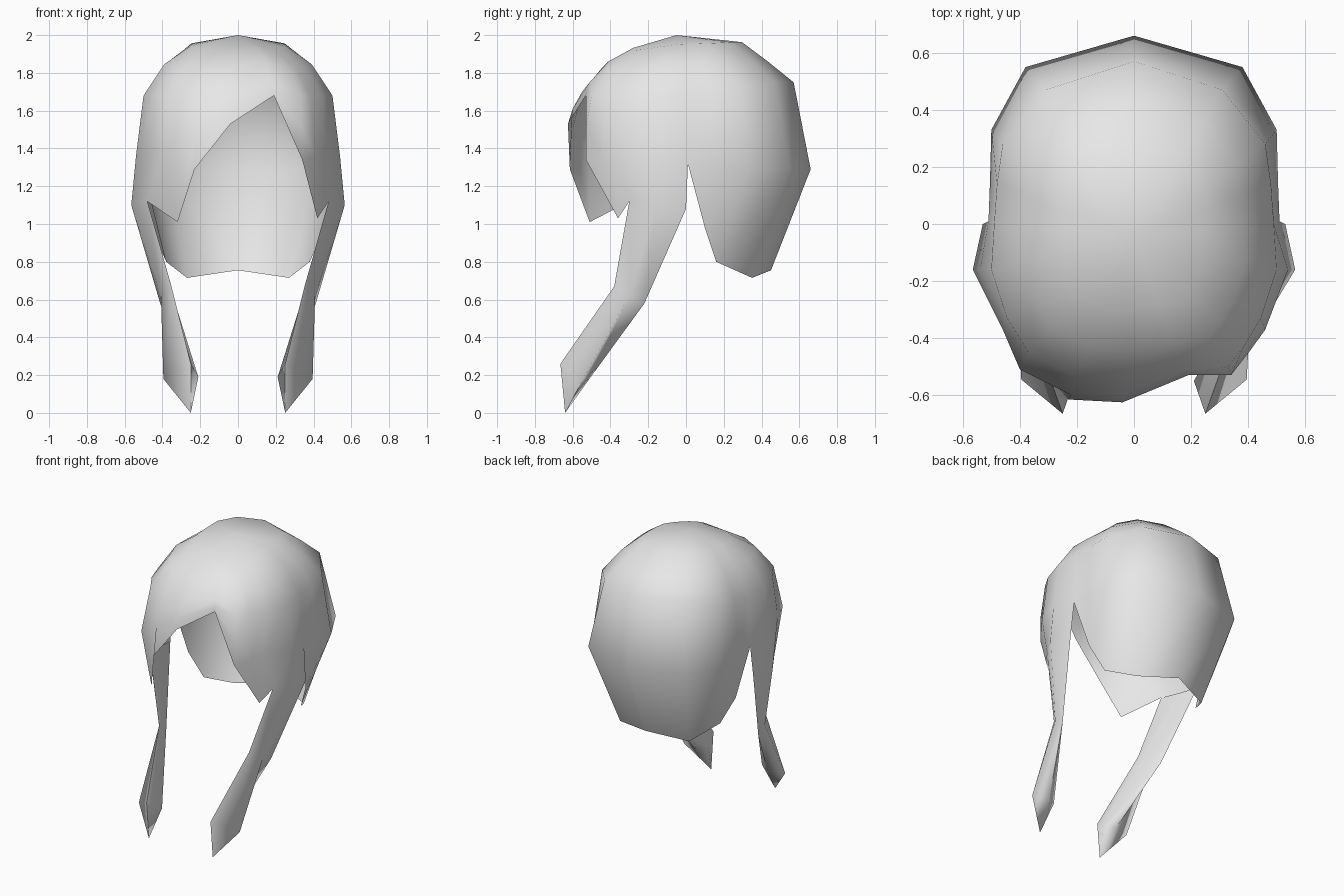
import bpy, bmesh
from mathutils import Vector

if "Cube" in bpy.data.objects:
    bpy.data.objects.remove(bpy.data.objects["Cube"], do_unlink=True)

GREY = (0.8, 0.8, 0.8, 1.0)
mat = bpy.data.materials.new("light grey hair")
mat.use_nodes = True
mat.diffuse_color = GREY
bsdf = next(n for n in mat.node_tree.nodes if n.type == 'BSDF_PRINCIPLED')
bsdf.inputs["Base Color"].default_value = GREY


def mirror(p):
    return (-p[0], p[1], p[2])


# Each column of the cap is (brow, middle, hem); the crown above is curved in
back = [(0, .57, 1.75), (0, .66, 1.29), (0, .45, .755)]
side = [  # from the back round to the temple
    [(.31, .47, 1.75), (.38, .55, 1.29), (.27, .35, .715)],
    [(.46, .28, 1.71), (.50, .33, 1.28), (.38, .16, .80)],
    [(.48, .14, 1.69), (.505, .14, 1.31), (.46, .10, .98)],
    [(.49, .00, 1.68), (.51, .01, 1.32), (.53, .00, 1.08)],   # notch
    [(.50, -.16, 1.68), (.54, -.16, 1.36), (.565, -.16, 1.10)],
    [(.445, -.33, 1.68), (.46, -.37, 1.38), (.48, -.30, 1.12)],
]
fringe = [  # swept fringe from the +x temple to the -x temple
    [(.385, -.43, 1.68), (.41, -.44, 1.36), (.42, -.36, 1.03)],
    [(.33, -.50, 1.68), (.34, -.53, 1.50), (.34, -.53, 1.34)],
    [(.18, -.51, 1.75), (.185, -.525, 1.71), (.19, -.53, 1.68)],
    [(-.03, -.55, 1.70), (-.04, -.60, 1.61), (-.04, -.625, 1.53)],
    [(-.20, -.54, 1.69), (-.22, -.60, 1.50), (-.23, -.615, 1.29)],
    [(-.37, -.45, 1.68), (-.40, -.51, 1.38), (-.32, -.51, 1.01)],
]
columns = [back] + side + fringe + [[mirror(p) for p in c] for c in reversed(side)]
n = len(columns)
NOTCH = 4

# Hair cap
POLE = Vector((0, -.05, 2.0))
bm = bmesh.new()
pole = bm.verts.new(POLE)
grid = []
for col in columns:
    d = Vector(col[0]) - POLE
    slope = d.y / d.xy.length
    front, rear = max(0.0, -slope), max(0.0, slope)
    crown = []
    for out, drop in ((.5 + .06 * rear, .15 + .13 * front), (.78, .46 + .1 * abs(slope))):
        crown.append(POLE + Vector((d.x * out, d.y * out, d.z * drop)))
    grid.append([bm.verts.new(p) for p in crown + col])

for i in range(n):
    j = (i + 1) % n
    a, b = grid[i], grid[j]
    bm.faces.new((pole, a[0], b[0]))
    for r in range(4):
        # The hair is split behind each side lock
        if r == 3 and j == NOTCH:
            bm.faces.new((a[3], a[4], b[3]))
        elif r == 3 and i == n - NOTCH:
            bm.faces.new((a[3], b[4], b[3]))
        else:
            bm.faces.new((a[r], a[r + 1], b[r + 1], b[r]))

# Long side locks growing from the hem: diamond-section blades ending in a point
# Each section is (front, outer, back, inner)
INNER_TOP = (.505, -.16, 1.10)
sections = [
    [(.352, -.38, .67), (.408, -.30, .62), (.412, -.22, .58), (.345, -.31, .62)],
    [(.25, -.665, .26), (.395, -.545, .18), (.28, -.515, .175), (.21, -.55, .19)],
]
TIP = (.25, -.64, 0)
for flip in (False, True):
    def vert(p):
        return bm.verts.new(mirror(p) if flip else p)

    hem = [grid[n - c if flip else c][4] for c in (NOTCH + 2, NOTCH + 1, NOTCH)]
    rings = [hem + [vert(INNER_TOP)]] + [[vert(p) for p in s] for s in sections]
    tip = vert(TIP)
    for k in range(4):
        m = (k + 1) % 4
        for a, b in zip(rings, rings[1:]):
            bm.faces.new((a[k], a[m], b[m], b[k]))
        bm.faces.new((rings[-1][k], rings[-1][m], tip))

# Orient the faces outward
bmesh.ops.recalc_face_normals(bm, faces=bm.faces[:])
centre = Vector((0, 0, 1.3))
if sum(f.normal.dot(f.calc_center_median() - centre) * f.calc_area() for f in bm.faces) < 0:
    bmesh.ops.reverse_faces(bm, faces=bm.faces[:])

mesh = bpy.data.meshes.new("hair")
bm.to_mesh(mesh)
bm.free()
mesh.materials.append(mat)
hair = bpy.data.objects.new("hair", mesh)
bpy.context.collection.objects.link(hair)
bpy.ops.object.select_all(action='DESELECT')
hair.select_set(True)
bpy.context.view_layer.objects.active = hair
bpy.ops.object.shade_smooth_by_angle(angle=1.5)
